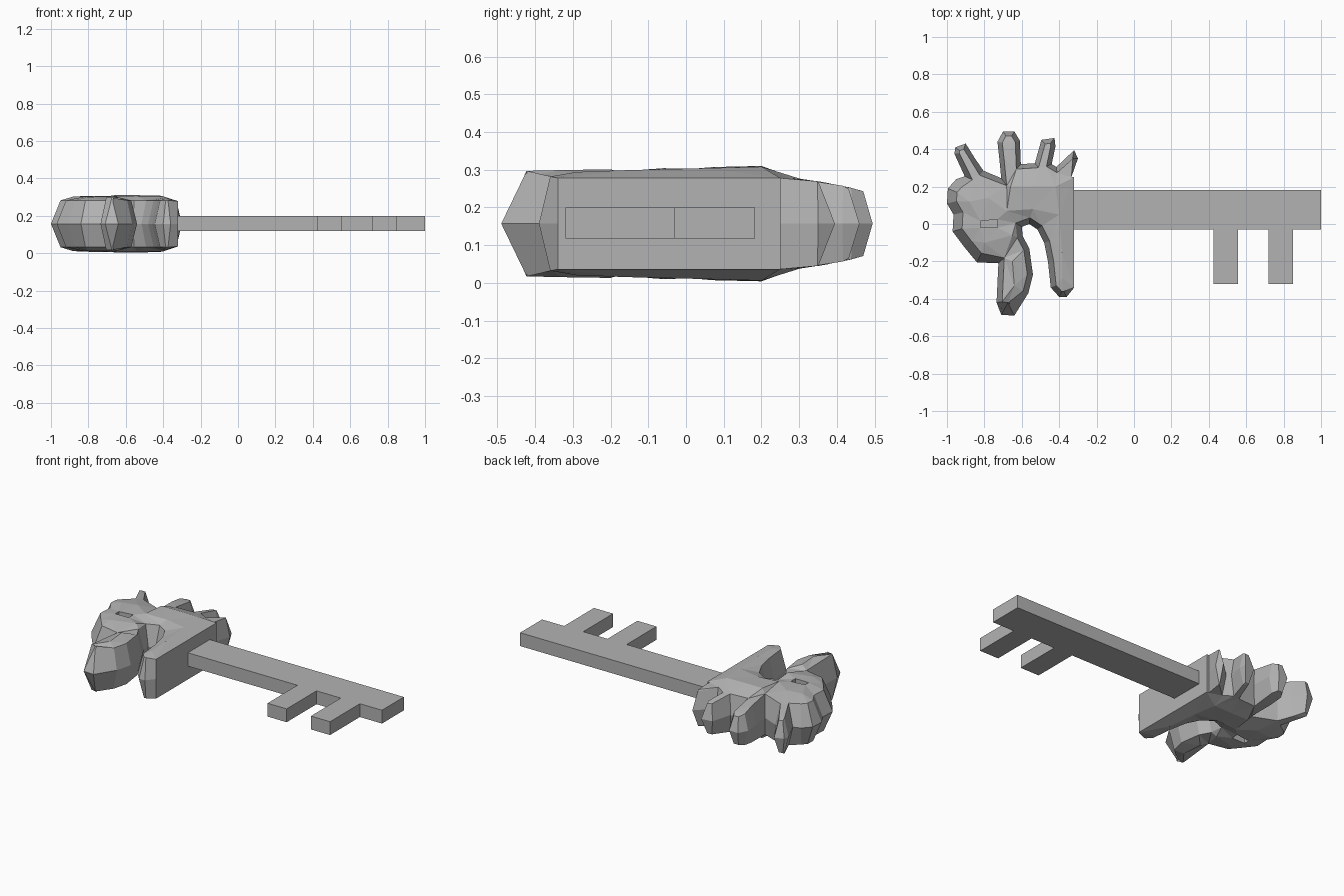
import bpy, bmesh
from mathutils import Vector
from mathutils.geometry import delaunay_2d_cdt

if "Cube" in bpy.data.objects:
    bpy.data.objects.remove(bpy.data.objects["Cube"])

MID = 0.157  # height of the symmetry plane

grey = bpy.data.materials.new("grey metal")
grey.diffuse_color = (0.45, 0.45, 0.45, 1)
grey.use_nodes = True
grey.node_tree.nodes["Principled BSDF"].inputs["Base Color"].default_value = grey.diffuse_color


def finish(bm, name):
    bmesh.ops.recalc_face_normals(bm, faces=bm.faces)
    mesh = bpy.data.meshes.new(name)
    bm.to_mesh(mesh)
    bm.free()
    mesh.materials.append(grey)
    bpy.context.collection.objects.link(bpy.data.objects.new(name, mesh))


# Animal head silhouette, traced clockwise: (x, y)
neck = [(-.32, .25), (-.32, -.34), (-.36, -.39), (-.40, -.39), (-.445, -.34)]
throat = [(-.46, -.20), (-.48, -.10), (-.515, -.03), (-.56, 0), (-.60, -.015),
          (-.595, -.065), (-.56, -.13)]
muzzle = [(-.54, -.27), (-.565, -.37), (-.64, -.49), (-.71, -.485), (-.735, -.42),
          (-.725, -.21)]
brow = [(-.84, -.205), (-.91, -.12), (-.97, -.04), (-.965, .05), (-1, .11),
        (-.995, .19), (-.95, .24), (-.905, .255)]
mane = [(-.96, .375), (-.955, .41), (-.90, .43), (-.85, .35), (-.805, .285), (-.71, .245),
        (-.72, .35), (-.73, .44), (-.70, .495), (-.64, .495), (-.61, .445), (-.605, .32),
        (-.53, .325), (-.495, .45), (-.425, .46), (-.42, .415), (-.44, .32), (-.415, .305),
        (-.32, .395), (-.30, .35), (-.335, .25)]
outline = [Vector(p) for p in neck + throat + muzzle + brow + mane]
N = len(outline)


def bevel_width(i, p):
    """How far the top rim sits inside the widest outline."""
    if i < 2 or i == N - 1:
        return 0.0                      # flat wall where the shaft enters
    if p.y < -.45:
        return 0.065                    # muzzle tip
    if p.x < -.83 and p.y < .25:
        return 0.05                     # rounded brow
    if p.y > .3:
        return 0.025                    # mane tips
    return 0.03


def rim_height(i, p):
    if i < 2 or i == N - 1:
        return 0.121
    if p.y > .25:
        return 0.13 - 0.18 * (p.y - .25)
    return 0.14 if p.y < -.4 and p.x < -.5 else 0.125


rim = []
for i, p in enumerate(outline):
    a = (p - outline[i - 1]).normalized()
    b = (outline[(i + 1) % N] - p).normalized()
    n = Vector((a.y + b.y, -a.x - b.x)).normalized()
    miter = max(n.dot(Vector((a.y, -a.x))), 0.6)
    rim.append(p + n * bevel_width(i, p) / miter)

# Raised points inside the face: (x, y, height above the middle)
ridge = [(-.88, .12, .146), (-.78, .14, .15), (-.66, .2, .153), (-.54, .2, .153),
         (-.42, .2, .151), (-.40, .05, .147), (-.385, -.15, .142), (-.385, -.29, .137),
         (-.65, -.06, .147), (-.65, -.2, .144), (-.64, -.33, .142), (-.80, -.1, .144),
         (-.54, .08, .147), (-.68, .07, .15)]
eye = [(-.82, -.02), (-.73, -.02), (-.73, .025), (-.82, .015)]
EYE_H = 0.146

points = rim + [Vector(r[:2]) for r in ridge] + [Vector(e) for e in eye]
heights = ([rim_height(i, p) for i, p in enumerate(outline)]
           + [r[2] for r in ridge] + [EYE_H] * 4)
e0 = N + len(ridge)
edges = [(i, (i + 1) % N) for i in range(N)] + [(e0 + i, e0 + (i + 1) % 4) for i in range(4)]
verts2d, _, faces, orig, _, _ = delaunay_2d_cdt(points, edges, [], 1, 1e-5)
# With constraint edges only, keep triangles that lie inside the rim


def inside(p, poly):
    hit = False
    for i, b in enumerate(poly):
        a = poly[i - 1]
        if (a.y > p.y) != (b.y > p.y) and p.x < (b.x - a.x) * (p.y - a.y) / (b.y - a.y) + a.x:
            hit = not hit
    return hit


head = bmesh.new()
middle = [head.verts.new((p.x, p.y, MID)) for p in outline]
eye2d = [Vector(e) for e in eye]
for s in (1, -1):
    cap, lookup = [], {}
    for k, p in enumerate(verts2d):
        h = heights[orig[k][0]] if orig[k] else 0.125
        v = head.verts.new((p.x, p.y, MID + s * h))
        cap.append(v)
        for o in orig[k]:
            lookup[o] = v
    for f in faces:
        c = sum((verts2d[k] for k in f), Vector((0, 0))) / len(f)
        if inside(c, rim) and not inside(c, eye2d):
            head.faces.new([cap[k] for k in f])
    # Bevelled side wall
    for i in range(N):
        j = (i + 1) % N
        quad = [middle[i], middle[j], lookup[j], lookup[i]]
        if len(set(quad)) == 4:
            head.faces.new(quad)
    # Sunken eye
    floor = [head.verts.new((x, y, MID + s * (EYE_H - .04))) for x, y in eye]
    head.faces.new(floor)
    for i in range(4):
        j = (i + 1) % 4
        head.faces.new((lookup[e0 + i], lookup[e0 + j], floor[j], floor[i]))
bmesh.ops.delete(head, geom=[v for v in head.verts if not v.link_faces], context='VERTS')
finish(head, "animal_head")

# Key shaft with two teeth, extruded from one profile
profile = [(-.34, .183), (-.34, -.03)]
for x0, x1 in ((.425, .555), (.72, .85)):
    profile += [(x0, -.03), (x0, -.32), (x1, -.32), (x1, -.03)]
profile += [(1, -.03), (1, .183)]
shaft = bmesh.new()
base = shaft.faces.new([shaft.verts.new((x, y, .118)) for x, y in profile])
top = bmesh.ops.extrude_face_region(shaft, geom=[base])
bmesh.ops.translate(shaft, vec=(0, 0, .082),
                    verts=[g for g in top["geom"] if isinstance(g, bmesh.types.BMVert)])
finish(shaft, "key_shaft")
